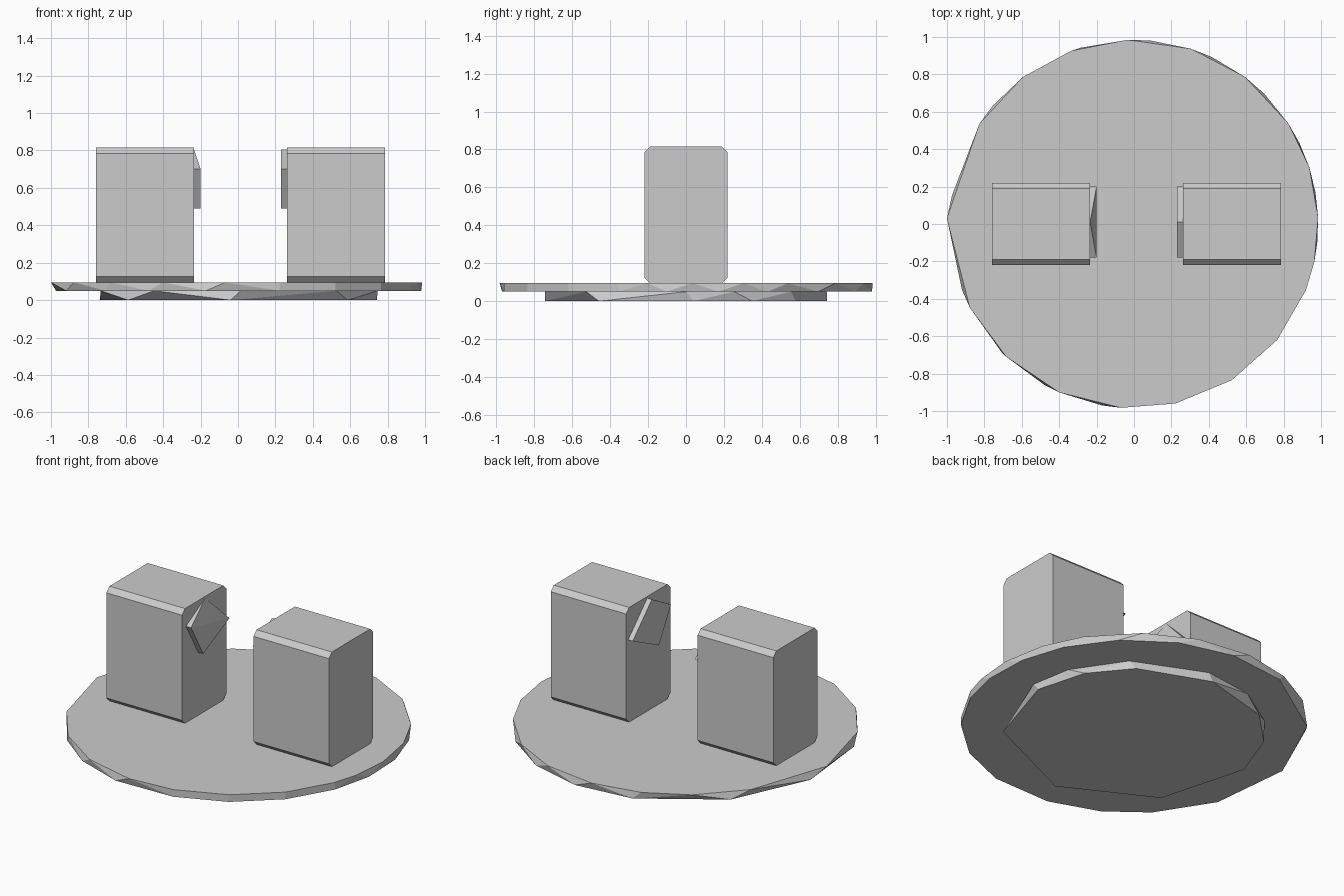
import bpy, bmesh
from math import cos, sin, radians

cube = bpy.data.objects.get("Cube")
if cube:
    bpy.data.objects.remove(cube, do_unlink=True)

grey = bpy.data.materials.new("plain grey")
grey.use_nodes = True
colour = (0.6, 0.6, 0.6, 1)
grey.diffuse_color = colour
grey.node_tree.nodes["Principled BSDF"].inputs["Base Color"].default_value = colour


def finish(name, bm):
    bmesh.ops.recalc_face_normals(bm, faces=bm.faces)
    mesh = bpy.data.meshes.new(name)
    bm.to_mesh(mesh)
    bm.free()
    mesh.materials.append(grey)
    obj = bpy.data.objects.new(name, mesh)
    bpy.context.collection.objects.link(obj)
    return obj


def hull(name, points):
    """Faceted convex solid around a few points."""
    bm = bmesh.new()
    for p in points:
        bm.verts.new(p)
    bmesh.ops.convex_hull(bm, input=bm.verts)
    bmesh.ops.dissolve_limit(bm, angle_limit=radians(0.5), verts=bm.verts, edges=bm.edges)
    return finish(name, bm)


def ring(angles, radius, z):
    return [(radius * cos(radians(a)), radius * sin(radians(a)), z) for a in angles]


# Roughly cut round slab, its upper and lower rims out of step
upper_rim = [147, 127, 110, 92, 72, 53, 33, 18, 2, -12, -21, -39, -58, -77, -94, -114, -134, -153]
lower_rim = [171, 140, 107, 85, 65, 45, 26, 10, -6, -21, -39, -58, -77, -100, -119, -136, -159]
hull("base_slab", ring(upper_rim, 0.985, 0.095) + ring(lower_rim, 0.985, 0.05) + [(-1, 0.03, 0.095)])

# Smaller foot under the slab
foot_top = [-170, -127, -89, -45, 0, 20, 48, 85, 110, 135, 160]
foot_bottom = [-142, -93, -38, 3, 28, 51, 87, 123, 147, 173]
hull("base_foot", ring(foot_top, 0.745, 0.05) + ring(foot_bottom, 0.745, 0))


# Upright blocks with the four long edges chamfered
def block(name, x0, x1, half=0.22, low=0.095, high=0.815, cut=0.03):
    points = []
    for x in (x0, x1):
        for s in (-1, 1):
            points += [(x, s * half, low + cut), (x, s * half, high - cut),
                       (x, s * (half - cut), low), (x, s * (half - cut), high)]
    hull(name, points)


block("right_block", -0.76, -0.235)
block("left_block", 0.262, 0.785)

# Thin four-sided knobs on the facing sides of the blocks
apex = (0.01, 0.805)
corners = [(-0.18, 0.7), (-0.06, 0.49), (0.2, 0.615)]
hull("right_knob", [(x, y, z) for x in (-0.235, -0.2) for y, z in corners] + [(-0.235, *apex)])
hull("left_knob", [(x, y, z) for x in (0.262, 0.23) for y, z in corners + [apex]])
